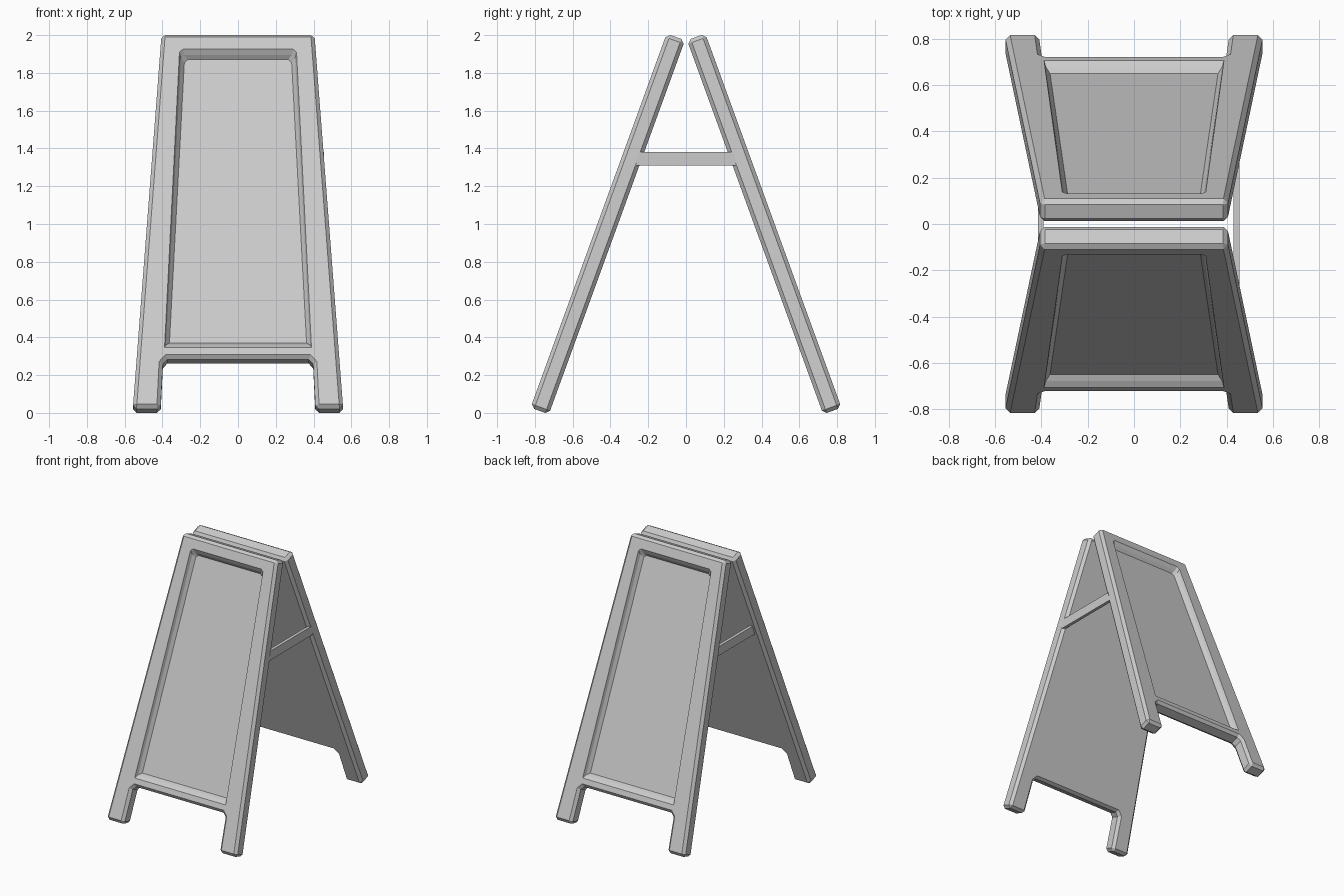
import bpy, bmesh, math

if "Cube" in bpy.data.objects:
    bpy.data.objects.remove(bpy.data.objects["Cube"])

TILT = math.radians(20)      # lean of each board
THICK = 0.103
LENGTH = 2.107


def new_object(name, bm):
    bmesh.ops.recalc_face_normals(bm, faces=bm.faces)
    mesh = bpy.data.meshes.new(name)
    bm.to_mesh(mesh)
    bm.free()
    ob = bpy.data.objects.new(name, mesh)
    bpy.context.collection.objects.link(ob)
    return ob


def loft(loops):
    """Closed solid through a stack of matching point loops."""
    bm = bmesh.new()
    rings = [[bm.verts.new(p) for p in loop] for loop in loops]
    n = len(rings[0])
    for a, b in zip(rings, rings[1:]):
        for i in range(n):
            j = (i + 1) % n
            bm.faces.new((a[i], a[j], b[j], b[i]))
    bm.faces.new(rings[0])
    bm.faces.new(rings[-1])
    bmesh.ops.recalc_face_normals(bm, faces=bm.faces)
    return bm


def mirrored(half):
    """Complete a half profile (x > 0) by mirroring it across x."""
    return half + [(-x, v) for x, v in reversed(half)]


# Board outline: tapered frame with two legs, lying flat in local x / v
outline = mirrored([(0.374, 0.278), (0.398, 0.252), (0.410, 0.0),
                    (0.557, 0.0), (0.405, LENGTH)])
bm = loft([[(x, v, w) for x, v in outline] for w in (-THICK, 0)])
sharp = [e for e in bm.edges if e.calc_face_angle(0) > math.radians(60)]
bmesh.ops.bevel(bm, geom=sharp, offset=0.02, offset_type='OFFSET',
                segments=1, affect='EDGES', clamp_overlap=True)
front = new_object("front_board", bm)

# Recessed panel: stepped slanted cut into the outer face
opening = mirrored([(0.405, 0.338), (0.326, 2.002), (0.308, 2.019)])


def recess_loop(inset, w):
    return [(x - math.copysign(inset, x), v + (inset if v < 1 else -inset), w)
            for x, v in opening]


cutter = new_object("recess_cutter", loft([
    recess_loop(-0.012, 0.011), recess_loop(0.024, -0.022),
    recess_loop(0.042, -0.045)]))
cutter.hide_render = True

cut = front.modifiers.new("recess", 'BOOLEAN')
cut.operation = 'DIFFERENCE'
cut.solver = 'EXACT'
cut.object = cutter
bpy.context.view_layer.objects.active = front
bpy.ops.object.modifier_apply(modifier=cut.name)
bpy.data.objects.remove(cutter)

# Stand the board up, then turn a copy round for the back
front.rotation_euler = (math.pi / 2 - TILT, 0, 0)
front.location = (0, -0.823, 0.028)
back = front.copy()
back.name = "back_board"
back.rotation_euler = (math.pi / 2 - TILT, 0, math.pi)
back.location = (0, 0.823, 0.028)
bpy.context.collection.objects.link(back)

# Spreader bars joining the boards on each side
for name, x0, x1 in (("right_spreader", 0.431, 0.455),
                     ("left_spreader", -0.415, -0.391)):
    profile = [(-0.275, 1.31), (0.275, 1.31), (0.25, 1.38), (-0.25, 1.38)]
    new_object(name, loft([[(x, y, z) for y, z in profile] for x in (x0, x1)]))
